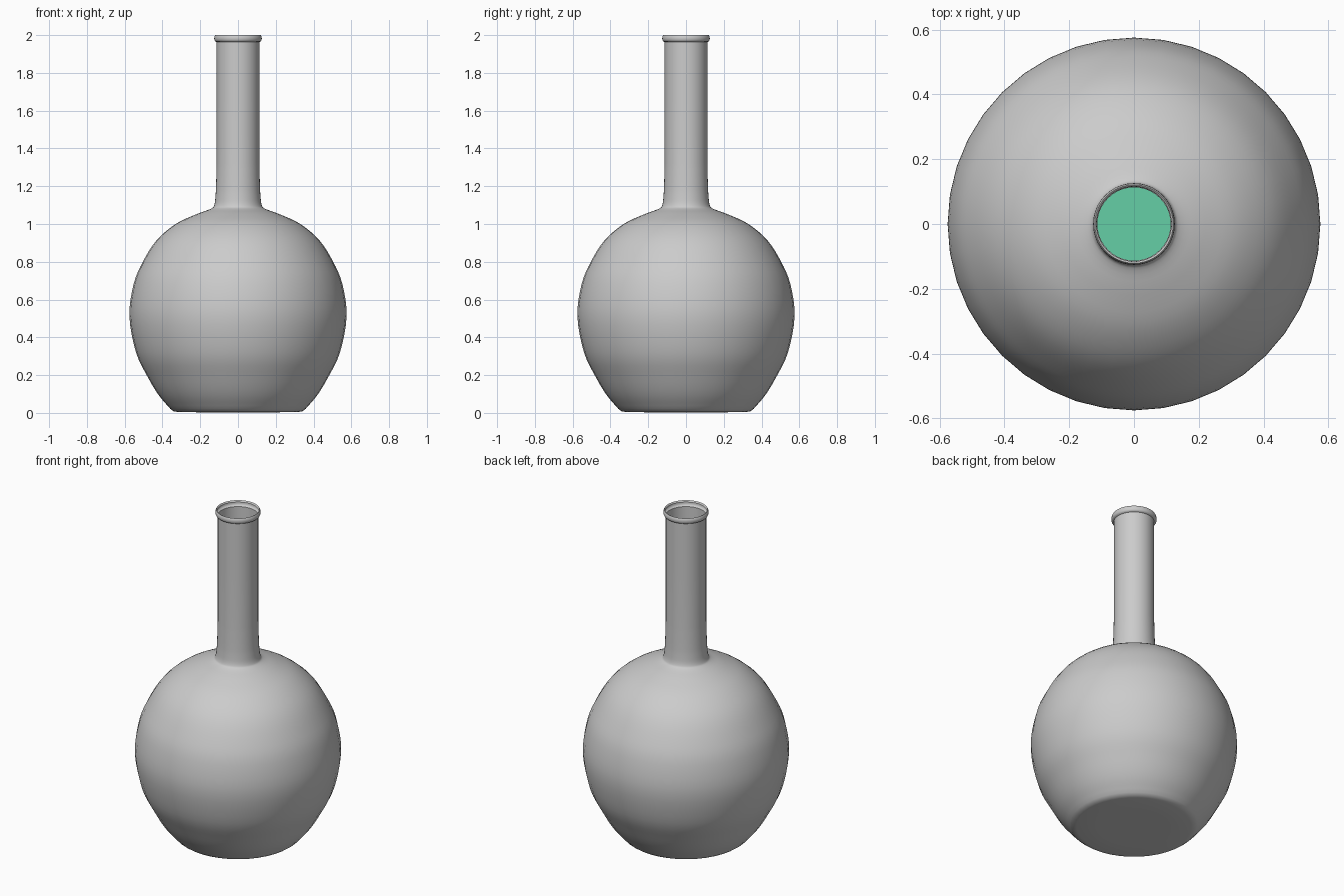
import bpy, bmesh, math
from mathutils import Vector

if "Cube" in bpy.data.objects:
    bpy.data.objects.remove(bpy.data.objects["Cube"])

SEGMENTS = 40


def smooth_curve(pts, steps=4):
    """Catmull-Rom curve through (radius, height) points."""
    p = [Vector(q) for q in pts]
    p = [2 * p[0] - p[1]] + p + [2 * p[-1] - p[-2]]
    out = []
    for a, b, c, d in zip(p, p[1:], p[2:], p[3:]):
        for i in range(steps):
            t = i / steps
            out.append(0.5 * (2 * b + (c - a) * t + (2 * a - 5 * b + 4 * c - d) * t * t
                              + (3 * b - a - 3 * c + d) * t ** 3))
    return [tuple(q) for q in out] + [tuple(pts[-1])]


def lathe(name, profile, angle):
    """Spin a profile round z; points on the axis are welded."""
    bm = bmesh.new()
    vs = [bm.verts.new((r, 0, z)) for r, z in profile]
    es = [bm.edges.new(pair) for pair in zip(vs, vs[1:])]
    bmesh.ops.spin(bm, geom=vs + es, cent=(0, 0, 0), axis=(0, 0, 1),
                   angle=2 * math.pi, steps=SEGMENTS)
    bmesh.ops.remove_doubles(bm, verts=bm.verts, dist=1e-4)
    bmesh.ops.recalc_face_normals(bm, faces=bm.faces)
    # an open vessel needs its base facing down
    base = min(bm.faces, key=lambda f: f.calc_center_median().z)
    if base.normal.z > 0:
        bmesh.ops.reverse_faces(bm, faces=bm.faces)
    me = bpy.data.meshes.new(name)
    bm.to_mesh(me)
    bm.free()
    ob = bpy.data.objects.new(name, me)
    bpy.context.collection.objects.link(ob)
    bpy.ops.object.select_all(action='DESELECT')
    ob.select_set(True)
    bpy.context.view_layer.objects.active = ob
    bpy.ops.object.shade_smooth_by_angle(angle=math.radians(50))
    return ob


# Flask: flat base, round bulb, flared shoulder, straight neck and rolled lip
base = [(0, 0.004), (0.2, 0.003), (0.32, 0.005), (0.342, 0.009)]
bulb = smooth_curve([(0.357, 0.02), (0.42, 0.094), (0.478, 0.19), (0.54, 0.32),
                     (0.575, 0.51), (0.553, 0.68), (0.504, 0.80), (0.43, 0.915),
                     (0.33, 1.0), (0.22, 1.052), (0.145, 1.08), (0.126, 1.10),
                     (0.119, 1.15), (0.116, 1.21), (0.113, 1.32)])
neck = [(0.113, 1.65), (0.113, 1.964)]
lip = [(0.121, 1.967), (0.125, 1.974), (0.126, 1.983), (0.125, 1.993),
       (0.121, 2.0), (0.117, 1.998), (0.115, 1.99)]
lathe("flask", base + bulb + neck + lip, 50)

# Liquid: fills the lower half of the bulb, just inside the wall
wall = [(r - 0.015, max(z, 0.02)) for r, z in bulb if z < 0.56]
level = wall[-1][1]
liquid = lathe("liquid", [(0, 0.02)] + wall + [(0, level)], 50)
mat = bpy.data.materials.new("green_liquid")
mat.diffuse_color = (0.13, 0.62, 0.38, 1)
mat.use_nodes = True
mat.node_tree.nodes["Principled BSDF"].inputs["Base Color"].default_value = mat.diffuse_color
liquid.data.materials.append(mat)
